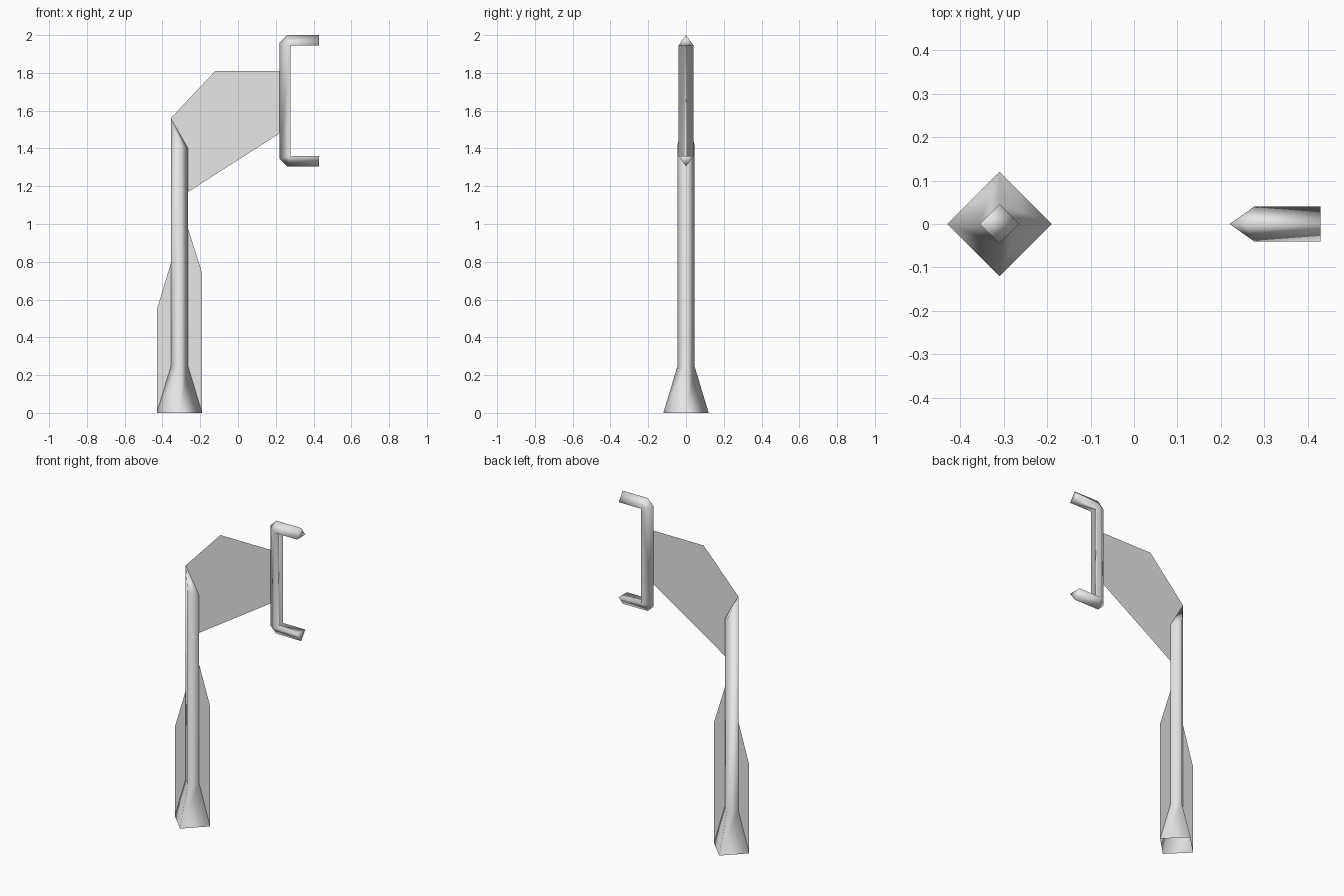
import bpy
import bmesh

cube = bpy.data.objects.get("Cube")
if cube:
    bpy.data.objects.remove(cube, do_unlink=True)

grey = bpy.data.materials.new("light_grey")
grey.use_nodes = True
grey.diffuse_color = (0.8, 0.8, 0.8, 1)
grey.node_tree.nodes["Principled BSDF"].inputs["Base Color"].default_value = (0.8, 0.8, 0.8, 1)


def finish(name, bm, smooth):
    """Turn a bmesh into a named, coloured object."""
    bmesh.ops.recalc_face_normals(bm, faces=bm.faces[:])
    for f in bm.faces:
        f.smooth = smooth
    mesh = bpy.data.meshes.new(name)
    bm.to_mesh(mesh)
    bm.free()
    mesh.materials.append(grey)
    obj = bpy.data.objects.new(name, mesh)
    bpy.context.collection.objects.link(obj)
    return obj


def plate(name, outline):
    """Thin sheet in the middle plane, facing the front."""
    bm = bmesh.new()
    bm.faces.new([bm.verts.new((x, 0, z)) for x, z in outline])
    bmesh.ops.triangulate(bm, faces=bm.faces[:])
    finish(name, bm, False)


# Post: diamond tube with flared open foot and slanted, ridged top
POST_X = -0.31
CORNERS = ((-1, 0), (0, -1), (1, 0), (0, 1))
TOP = (1.56, 1.42, 1.40, 1.42)
bm = bmesh.new()
rings = []
for radius, heights in ((0.12, (0,) * 4), (0.046, (0.245,) * 4), (0.046, TOP)):
    rings.append([bm.verts.new((POST_X + radius * cx, radius * cy, z))
                  for (cx, cy), z in zip(CORNERS, heights)])
for low, high in zip(rings, rings[1:]):
    for i in range(4):
        j = (i + 1) % 4
        bm.faces.new((low[i], low[j], high[j], high[i]))
left, front, right, back = rings[-1]
bm.faces.new((left, front, right))
bm.faces.new((left, right, back))
finish("post", bm, True)

# Bracket: C shape with a triangular section and chamfered outer corners
MID_Z, HALF_Y, END_X = 1.6525, 0.04, 0.43
bm = bmesh.new()


def ridge(x, h):
    return bm.verts.new((x, 0, MID_Z + h))


def rim(x, h):
    return [bm.verts.new((x, y, MID_Z + h)) for y in (-HALF_Y, HALF_Y)]


upright = []
for side in (-1, 1):
    end_ridge, arm_ridge = ridge(END_X, side * 0.3475), ridge(0.26, side * 0.3475)
    post_ridge = ridge(0.22, side * 0.3075)
    end_rim, corner_rim = rim(END_X, side * 0.292), rim(0.277, side * 0.292)
    for a, b in zip(end_rim, corner_rim):
        bm.faces.new((end_ridge, arm_ridge, b, a))
        bm.faces.new((arm_ridge, post_ridge, b))
    bm.faces.new((end_rim[0], corner_rim[0], corner_rim[1], end_rim[1]))
    bm.faces.new((end_ridge, end_rim[0], end_rim[1]))
    upright.append((post_ridge, corner_rim))
(low_ridge, low_rim), (high_ridge, high_rim) = upright
for a, b in zip(low_rim, high_rim):
    bm.faces.new((low_ridge, high_ridge, b, a))
bm.faces.new((low_rim[0], low_rim[1], high_rim[1], high_rim[0]))
finish("bracket", bm, True)

# Sheets: the arm carrying the bracket and the two fins on the post
plate("arm_plate", [(-0.356, 1.56), (-0.264, 1.40), (-0.264, 1.17),
                    (0.22, 1.48), (0.22, 1.81), (-0.12, 1.81)])
plate("right_fin", [(-0.43, 0), (-0.356, 0.245), (-0.356, 0.79), (-0.43, 0.545)])
plate("left_fin", [(-0.19, 0), (-0.19, 0.74), (-0.264, 0.975), (-0.264, 0.245)])
